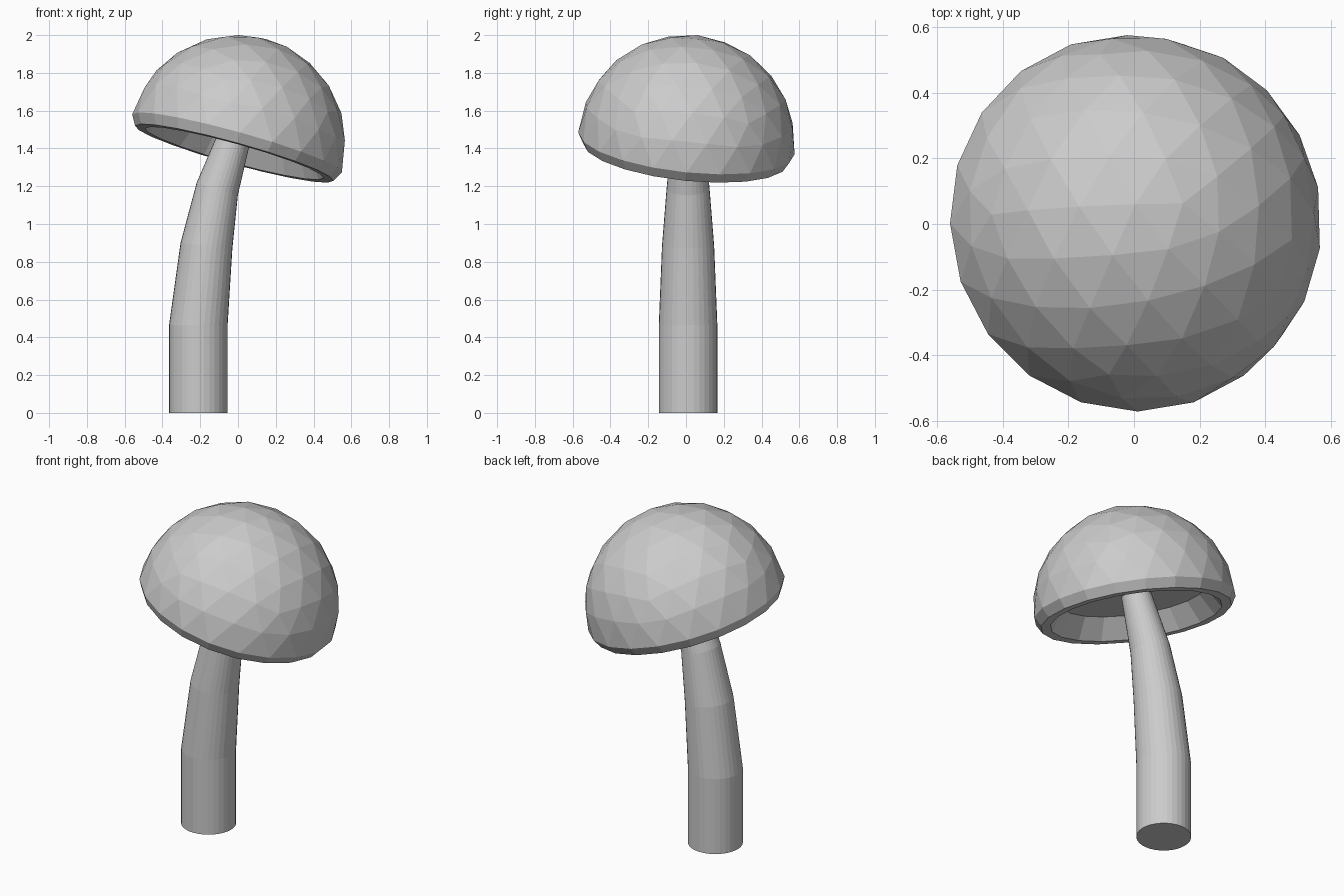
import bpy, bmesh
from math import radians, pi, cos, sin
from mathutils import Matrix, Vector

if "Cube" in bpy.data.objects:
    bpy.data.objects.remove(bpy.data.objects["Cube"])


def make_object(name, bm):
    bmesh.ops.recalc_face_normals(bm, faces=bm.faces[:])
    mesh = bpy.data.meshes.new(name)
    bm.to_mesh(mesh)
    bm.free()
    obj = bpy.data.objects.new(name, mesh)
    bpy.context.collection.objects.link(obj)
    return obj


# Cap: upper half of a low-poly icosphere with a bevelled rim and hollow underside
R = 0.576
bm = bmesh.new()
bmesh.ops.create_icosphere(bm, subdivisions=3, radius=R)
bmesh.ops.delete(bm, geom=[v for v in bm.verts if v.co.z < -0.01], context='VERTS')
edges = [e for e in bm.edges if e.is_boundary]
for radius, z in [(0.545, -0.055), (0.49, -0.055), (0.41, 0.065)]:
    geom = bmesh.ops.extrude_edge_only(bm, edges=edges)["geom"]
    edges = [g for g in geom if isinstance(g, bmesh.types.BMEdge)]
    for v in [g for g in geom if isinstance(g, bmesh.types.BMVert)]:
        flat = Vector((v.co.x, v.co.y, 0)).normalized() * radius
        v.co = (flat.x, flat.y, z)
bmesh.ops.contextual_create(bm, geom=edges)
tilt = (Matrix.Rotation(radians(15.5), 4, 'Y') @ Matrix.Rotation(radians(-6), 4, 'X')
        @ Matrix.Rotation(pi, 4, 'Z'))
cap = make_object("cap", bm)
cap.matrix_world = Matrix.Translation((-0.005, 0.002, 1.427)) @ tilt

# Stem: bent, tapering tube of tilted rings (x, z, radius, tilt in degrees)
SIDES = 32
rings = [(-0.21, 0.0, 0.155, 0), (-0.21, 0.465, 0.155, 0), (-0.167, 0.885, 0.138, 6),
         (-0.11, 1.185, 0.114, 17), (0.0, 1.52, 0.083, 17)]
bm = bmesh.new()
loops = []
for x, z, r, deg in rings:
    place = Matrix.Translation((x, 0.011, z)) @ Matrix.Rotation(radians(deg), 4, 'Y')
    loops.append([bm.verts.new(place @ Vector((r * cos(2 * pi * i / SIDES),
                                               r * sin(2 * pi * i / SIDES), 0)))
                  for i in range(SIDES)])
for a, b in zip(loops, loops[1:]):
    for i in range(SIDES):
        j = (i + 1) % SIDES
        bm.faces.new((a[i], a[j], b[j], b[i]))
bm.faces.new(loops[0])
bm.faces.new(loops[-1])
make_object("stem", bm)
